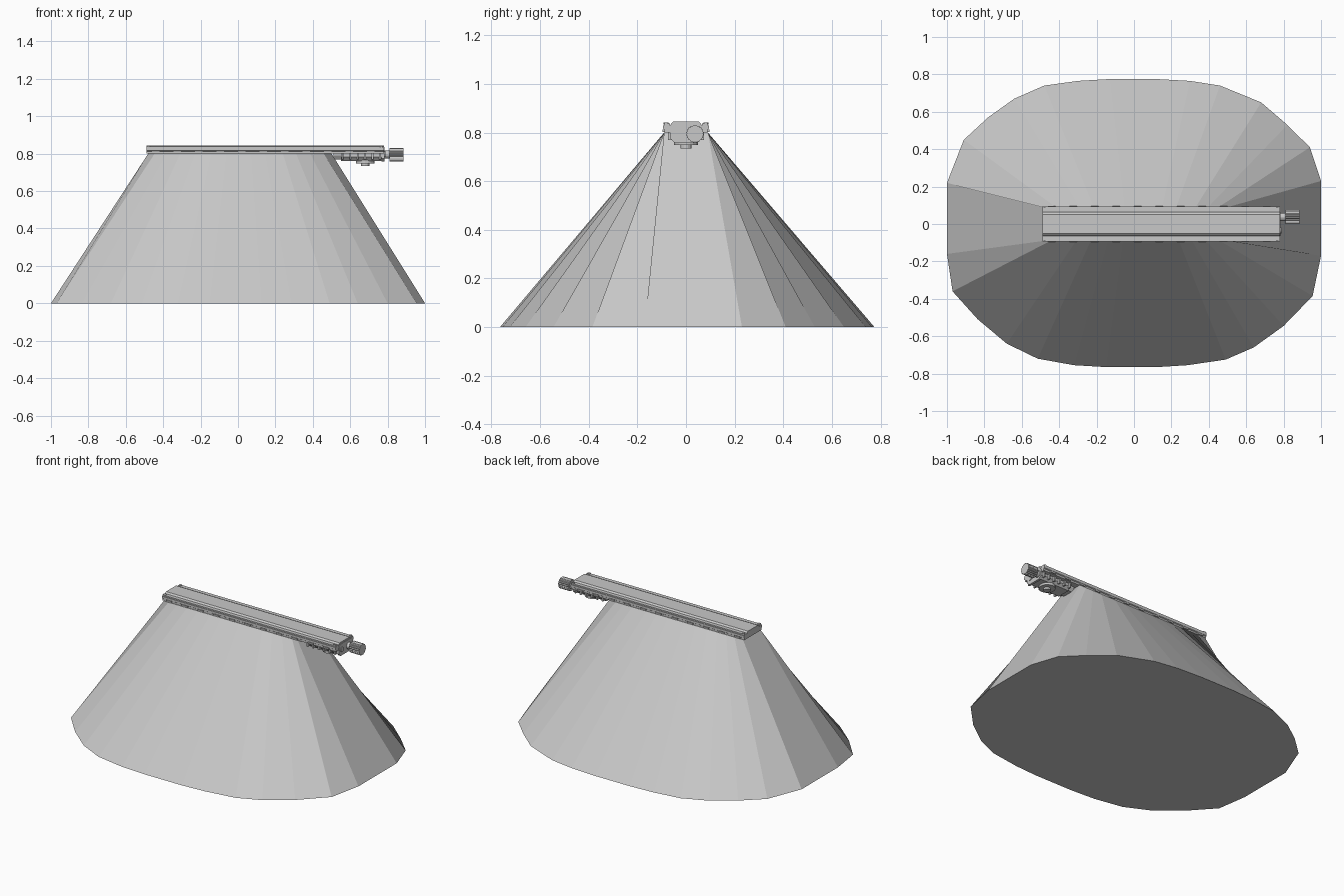
import bpy, bmesh, math
from mathutils import Matrix, Vector

if "Cube" in bpy.data.objects:
    bpy.data.objects.remove(bpy.data.objects["Cube"])

mat = bpy.data.materials.new("plain grey")
mat.diffuse_color = (0.58, 0.58, 0.58, 1)
mat.use_nodes = True
mat.node_tree.nodes["Principled BSDF"].inputs["Base Color"].default_value = mat.diffuse_color


def finish(bm, name):
    bmesh.ops.recalc_face_normals(bm, faces=bm.faces)
    me = bpy.data.meshes.new(name)
    bm.to_mesh(me)
    bm.free()
    me.materials.append(mat)
    ob = bpy.data.objects.new(name, me)
    bpy.context.collection.objects.link(ob)
    return ob


def loft(name, lower, upper):
    """Closed solid between two rings with the same number of points."""
    bm = bmesh.new()
    a = [bm.verts.new(p) for p in lower]
    b = [bm.verts.new(p) for p in upper]
    n = len(a)
    for i in range(n):
        j = (i + 1) % n
        bm.faces.new((a[i], a[j], b[j], b[i]))
    bm.faces.new(a[::-1])
    bm.faces.new(b)
    return finish(bm, name)


def bar(name, profile, x0, x1):
    """Profile of (y, z) points swept along x."""
    return loft(name, [(x0, y, z) for y, z in profile], [(x1, y, z) for y, z in profile])


def box(name, x, y, z):
    return bar(name, [(y[0], z[0]), (y[1], z[0]), (y[1], z[1]), (y[0], z[1])], *x)


def cylinder(name, centre, r, depth, axis, sides=16):
    bm = bmesh.new()
    rot = Vector((0, 0, 1)).rotation_difference(Vector(axis)).to_matrix().to_4x4()
    bmesh.ops.create_cone(bm, cap_ends=True, segments=sides, radius1=r, radius2=r,
                          depth=depth, matrix=Matrix.Translation(centre) @ rot)
    return finish(bm, name)


# Flared body: rounded base outline drawn in to a long narrow top
base = [(-1, .22), (-.91, .45), (-.78, .57), (-.64, .67), (-.48, .74), (-.30, .765),
        (-.13, .775), (.12, .775), (.30, .765), (.46, .74), (.68, .65), (.82, .53),
        (.94, .41), (1, .23), (1, -.17), (.955, -.385), (.80, -.545), (.64, -.66),
        (.49, -.725), (.285, -.755), (.125, -.765), (-.15, -.765), (-.32, -.755),
        (-.515, -.72), (-.68, -.64), (-.835, -.51), (-.97, -.36), (-1, -.16)]
top = []
for x, y in base:
    tx = math.copysign(.49, x) if abs(x) > .99 else x * .47
    top.append((tx + .01, math.copysign(.09, y), .80))
loft("flared_body", [(x, y, 0) for x, y in base], top)

# Rail: raised centre with a stepped flange on each side
half = [(.088, .80), (.088, .812), (.094, .816), (.094, .830), (.064, .830), (.060, .838), (.052, .845)]
bar("rail", half + [(-y, z) for y, z in half[::-1]], -.49, .78)
for s in (-1, 1):
    box("rail_lip", (-.49, .78), sorted((s * .066, s * .090)), (.829, .838))
    for x in (-.478, .766):
        cylinder("corner_screw", (x, s * .082, .838), .010, .008, (0, 0, 1), 12)
    # Small blocks spaced along the lower edge
    for i in range(11):
        x = -.44 + i * .115
        box("edge_block", (x - .02, x + .02), sorted((s * .08, s * .096)), (.803, .813))

# Drive housing below the overhanging end
house = [(-.062, .80), (-.062, .782), (-.045, .762), (.045, .762), (.062, .782), (.062, .80)]
bar("drive_housing", house, .55, .775)
bar("housing_nose", [(y * .8, .80 if z > .79 else z + .008) for y, z in house], .51, .55)
for i in range(6):
    x = .56 + i * .04
    for s in (-1, 1):
        box("housing_rib", (x - .005, x + .005), sorted((s * .055, s * .075)), (.770, .802))
cylinder("lower_cover", (.68, 0, .757), .05, .018, (0, 0, 1), 20)
cylinder("lower_boss", (.68, 0, .743), .022, .018, (0, 0, 1), 16)

# End plate with a round port
plate = [(-.065, .775), (-.045, .757), (.045, .757), (.065, .775), (.065, .818), (.05, .835),
         (-.05, .835), (-.065, .818)]
bar("end_plate", plate, .768, .783)
cylinder("end_port", (.784, -.034, .797), .016, .008, (1, 0, 0))

# Ribbed knob on a short shaft
cylinder("knob_shaft", (.795, .037, .795), .022, .04, (1, 0, 0))
ring = []
for i in range(40):
    r = .037 if i % 2 else .033
    a = math.tau * i / 40
    ring.append((.037 + r * math.cos(a), .795 + r * math.sin(a)))
bar("ribbed_knob", ring, .81, .885)
